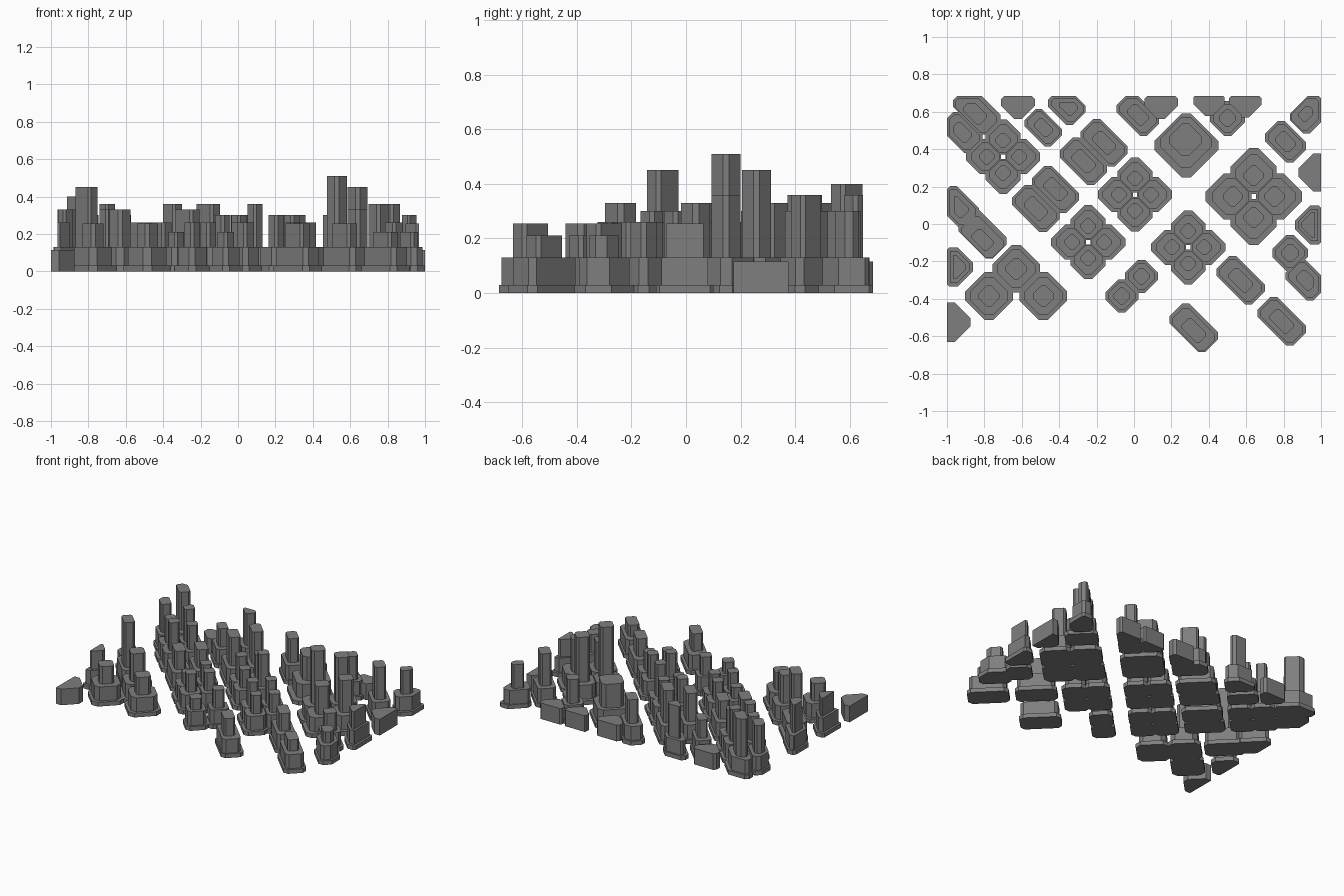
import bpy, bmesh, math

R2 = math.sqrt(2)
X_LIM, Y_LIM = 1.0, 0.685

grey = bpy.data.materials.new("dark_grey")
grey.diffuse_color = (0.21, 0.21, 0.21, 1)


def clip(poly, nx, ny, lim):
    """Keep the part of a polygon where nx*x + ny*y <= lim."""
    out = []
    for i, p in enumerate(poly):
        q = poly[(i + 1) % len(poly)]
        dp, dq = nx * p[0] + ny * p[1] - lim, nx * q[0] + ny * q[1] - lim
        if dp <= 0:
            out.append(p)
        if dp * dq < 0:
            t = dp / (dp - dq)
            out.append((p[0] + t * (q[0] - p[0]), p[1] + t * (q[1] - p[1])))
    return out


def footprint(cx, cy, a, b, ia=0, ib=0):
    """Chamfered rectangle turned 45 degrees (a along NE, b along NW), cut at the site edge."""
    a, b = a - ia, b - ib
    c = min(0.034, 0.35 * min(a, b))
    uv = [(a, -b + c), (a, b - c), (a - c, b), (-a + c, b),
          (-a, b - c), (-a, -b + c), (-a + c, -b), (a - c, -b)]
    poly = [(cx + (u - v) / R2, cy + (u + v) / R2) for u, v in uv]
    inset = min(ia, ib)
    poly = clip(poly, 1, 0, X_LIM - inset)
    poly = clip(poly, -1, 0, X_LIM - inset)
    return clip(poly, 0, 1, Y_LIM - inset)


def prism(bm, poly, z0, z1):
    lo = [bm.verts.new((x, y, z0)) for x, y in poly]
    hi = [bm.verts.new((x, y, z1)) for x, y in poly]
    bm.faces.new(lo[::-1])
    bm.faces.new(hi)
    n = len(poly)
    for i in range(n):
        j = (i + 1) % n
        bm.faces.new((lo[i], lo[j], hi[j], hi[i]))


def building(name, cx, cy, a, b, h, shift=(0, 0), tower=0.5):
    """Stepped tower: thin plinth, podium, shaft. shift moves the shaft."""
    bm = bmesh.new()
    if h < 0.13:
        prism(bm, footprint(cx, cy, a, b), 0, h)
    else:
        sx, sy = shift
        d = 0.18 * min(a, b)
        prism(bm, footprint(cx, cy, a, b), 0, 0.03)
        prism(bm, footprint(cx + sx / 2, cy + sy / 2, a, b, d, d), 0.03, 0.13)
        prism(bm, footprint(cx + sx, cy + sy, a, b, tower * a, tower * b), 0.13, h)
    me = bpy.data.meshes.new(name)
    bm.to_mesh(me)
    bm.free()
    me.materials.append(grey)
    ob = bpy.data.objects.new(name, me)
    bpy.context.collection.objects.link(ob)


# Oblong towers: x, y, half NE, half NW, height
for p in [
    (-0.84, 0.605, .075, .13, .40, (-0.01, -0.01)), (-0.92, 0.49, .07, .11, .33),
    (-0.36, 0.63, .072, .095, .36, (0.01, 0)), (0.02, 0.585, .072, .115, .30),
    (0.81, 0.44, .075, .107, .36),
    (0.92, -0.30, .075, .105, .21), (0.57, -0.30, .075, .135, .255),
    (0.79, -0.52, .075, .135, .21), (0.32, -0.555, .075, .135, .255, (0, -0.015)),
    (-0.485, 0.515, .065, .10, .26), (-0.16, 0.435, .075, .13, .36),
    (-0.27, 0.335, .075, .13, .33), (-0.42, 0.185, .075, .13, .26),
    (-0.525, 0.083, .075, .13, .26), (-0.94, 0.09, .075, .11, .33),
    (-0.81, -0.055, .08, .13, .45, (0, -0.03), 0.55),
    (0.94, 0.59, .10, .075, .30, (-0.02, 0), 0.6),
]:
    building("oblong_tower", *p)

# Square towers: x, y, half width, height, shaft inset
for x, y, a, h, t in [
    (0.50, 0.565, .08, .30, .5), (0.965, -0.005, .09, .255, .35),
    (0.835, -0.155, .082, .26, .5), (0.04, -0.28, .076, .26, .5),
    (-0.065, -0.385, .076, .21, .5), (-0.965, -0.23, .09, .26, .38),
    (-0.63, -0.24, .107, .33, .55), (-0.775, -0.385, .107, .255, .55),
    (-0.485, -0.385, .107, .255, .55),
]:
    building("square_tower", x, y, a, a, h, tower=t)

# Large block
building("large_block", 0.28, 0.42, .138, .138, .30, (-0.005, 0.03), 0.46)

# Flat wedges along the site edge
for x, y, a in [(-0.62, 0.65, .077), (0.145, 0.65, .077), (0.40, 0.66, .071),
                (0.595, 0.655, .074), (0.98, 0.275, .087), (-0.98, -0.525, .09)]:
    building("edge_wedge", x, y, a, a, .115)

# Clusters of four around a small court: centre, spacing, half width, heights N E S W
for cx, cy, d, a, hs in [
    (0.64, 0.147, .136, .104, (.45, .36, .33, .51)),
    (0.005, 0.157, .105, .08, (.30, .36, .26, .30)),
    (0.29, -0.125, .105, .08, (.30, .26, .26, .30)),
    (-0.245, -0.097, .105, .08, (.26, .26, .26, .21)),
    (-0.70, 0.36, .105, .08, (.36, .30, .33, .30)),
]:
    for (dx, dy), h in zip([(0, 1), (1, 0), (0, -1), (-1, 0)], hs):
        building("cluster_tower", cx + dx * d, cy + dy * d, a, a, h,
                 (-0.18 * d * dx, -0.18 * d * dy), 0.56)
